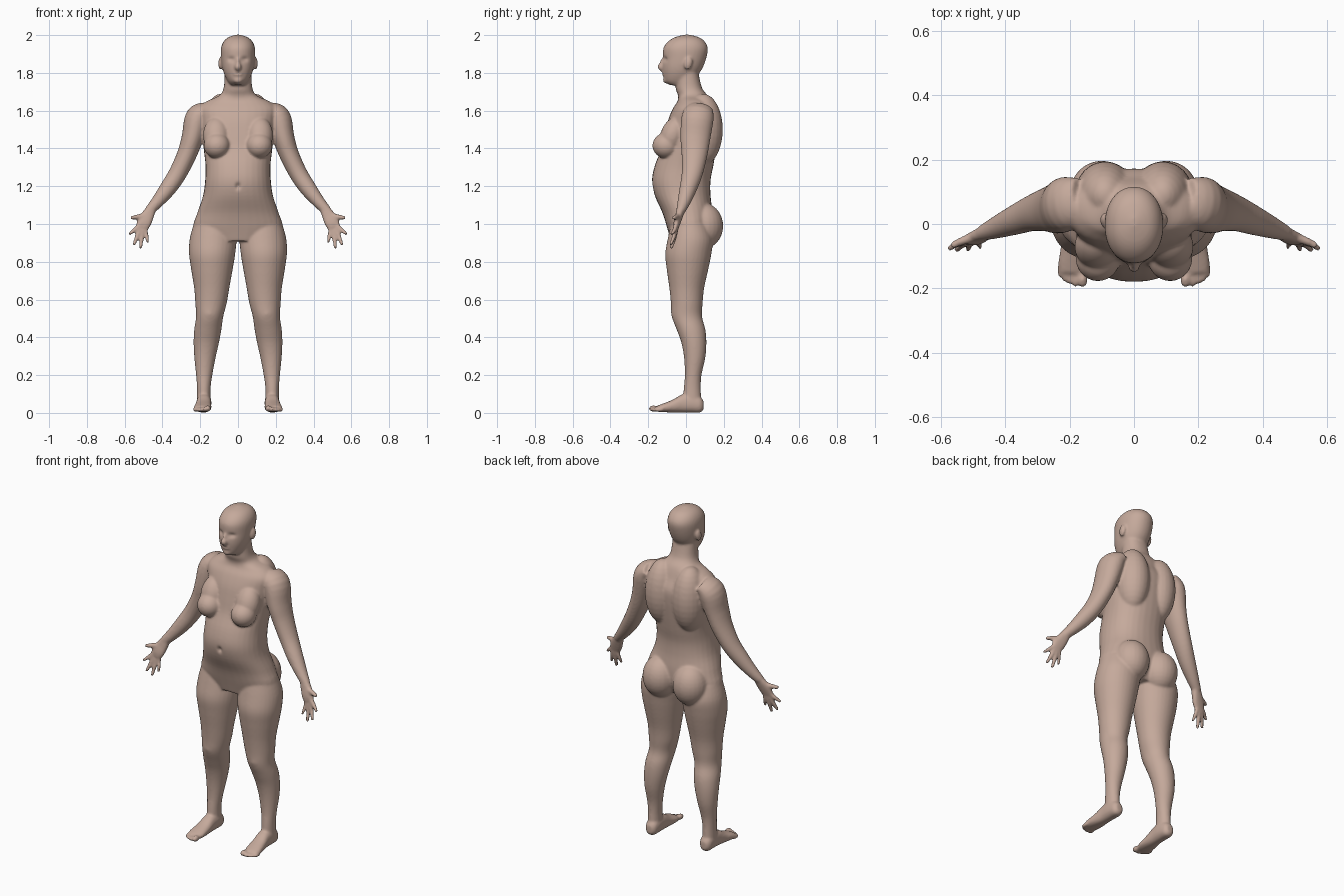
import bpy, bmesh, math
from mathutils import Vector, Matrix

X, Y, Z = Vector((1, 0, 0)), Vector((0, 1, 0)), Vector((0, 0, 1))
bm = bmesh.new()


def spline(rows, steps=4):
    """Catmull-Rom resampling of section rows."""
    p = [rows[0]] + list(rows) + [rows[-1]]
    out = []
    for i in range(1, len(p) - 2):
        for k in range(steps):
            t = k / steps
            out.append([0.5 * (2 * b + (c - a) * t + (2 * a - 5 * b + 4 * c - d) * t * t
                        + (3 * b - a - 3 * c + d) * t ** 3)
                        for a, b, c, d in zip(p[i - 1], p[i], p[i + 1], p[i + 2])])
    return out + [list(rows[-1])]


def loft(rows, frame, side=1, power=2.0, seg=32):
    """Rows are x, y, z, half-size u, half-size v."""
    rows = spline(rows)
    pts = [Vector((r[0] * side, r[1], r[2])) for r in rows]
    rings = []
    for i, (c, r) in enumerate(zip(pts, rows)):
        t = (pts[min(i + 1, len(pts) - 1)] - pts[max(i - 1, 0)]).normalized()
        u, v = frame(t)
        ring = []
        for k in range(seg):
            a = 2 * math.pi * k / seg
            cu, sv = math.cos(a), math.sin(a)
            cu = math.copysign(abs(cu) ** (2 / power), cu)
            sv = math.copysign(abs(sv) ** (2 / power), sv)
            ring.append(bm.verts.new(c + u * r[3] * cu + v * r[4] * sv))
        rings.append(ring)
    faces = [bm.faces.new((a[k], a[(k + 1) % seg], b[(k + 1) % seg], b[k]))
             for a, b in zip(rings, rings[1:]) for k in range(seg)]
    faces += [bm.faces.new(rings[0]), bm.faces.new(rings[-1])]
    bmesh.ops.recalc_face_normals(bm, faces=faces)


def ball(c, r, tilt=0.0):
    m = Matrix.Translation(c) @ Matrix.Rotation(tilt, 4, 'X') @ Matrix.Diagonal((*r, 1))
    bmesh.ops.create_uvsphere(bm, u_segments=24, v_segments=16, radius=1, matrix=m)


def upright(rows):
    """z, half-width, front y, back y -> loft rows."""
    return [(0, (f + b) / 2, z, w, (b - f) / 2) for z, w, f, b in rows]


def flat(t):
    return X, Y


def fore(t):
    return X, Z


def limb(t):
    u = t.cross(Y).normalized()
    return u, u.cross(t).normalized()


# Torso and neck
loft(upright([(.91, .17, -.08, .10), (.98, .235, -.10, .135), (1.06, .215, -.125, .14),
              (1.15, .185, -.165, .13), (1.23, .174, -.18, .13), (1.31, .172, -.165, .145),
              (1.40, .182, -.13, .16), (1.48, .19, -.112, .17), (1.55, .20, -.095, .17),
              (1.61, .205, -.07, .145), (1.65, .165, -.045, .13), (1.68, .10, -.042, .115),
              (1.72, .076, -.055, .085), (1.80, .07, -.055, .066)]), flat, power=2.25)
# Head
loft(upright([(1.735, .04, -.085, .02), (1.755, .055, -.113, .05), (1.79, .072, -.121, .066),
              (1.83, .084, -.125, .09), (1.88, .090, -.122, .108), (1.93, .090, -.12, .116),
              (1.965, .077, -.096, .10), (1.988, .052, -.06, .07), (2.002, .012, -.01, .02)]),
     flat, power=2.1)
ball((0, -.129, 1.832), (.018, .022, .022))
ball((0, -.122, 1.852), (.010, .018, .032), -.2)
ball((0, -.116, 1.797), (.027, .014, .012))
ball((0, -.100, 1.762), (.028, .023, .019))

for s in (1, -1):
    # Ears, bust, back muscles, buttocks
    ball((s * .092, .012, 1.85), (.013, .022, .034), -.2)
    ball((s * .112, -.105, 1.415), (.07, .073, .068))
    ball((s * .115, -.07, 1.47), (.07, .065, .10), -.35)
    ball((s * .09, .09, 1.50), (.095, .105, .19))
    ball((s * .10, .095, .99), (.10, .102, .12))
    # Legs
    loft([(.125, .02, 1.0, .11, .10), (.132, .023, .92, .124, .12), (.137, .012, .84, .122, .122),
          (.138, .008, .76, .110, .110), (.139, .004, .66, .093, .092), (.143, .004, .58, .083, .084),
          (.150, .005, .51, .072, .080), (.160, .027, .44, .072, .076), (.168, .042, .37, .067, .066),
          (.175, .046, .29, .056, .056), (.179, .038, .20, .043, .044), (.181, .033, .13, .036, .045),
          (.181, .032, .05, .036, .050)], flat, s)
    ball((s * .15, -.043, .53), (.045, .036, .05))
    # Feet and toes
    loft([(.18, .093, .04, .018, .022), (.18, .075, .044, .034, .042), (.18, .03, .052, .039, .050),
          (.181, -.02, .050, .039, .048), (.184, -.07, .036, .043, .034), (.188, -.12, .027, .047, .023),
          (.190, -.152, .022, .042, .016)], fore, s, 2.3)
    for x, y, r in ((.160, -.172, .017), (.183, -.172, .012), (.201, -.165, .011),
                    (.216, -.155, .011), (.229, -.143, .010)):
        ball((s * x, y, .006 + r), (r, .025, r))
    # Arms
    loft([(.165, .075, 1.61, .04, .07), (.212, .062, 1.565, .066, .085), (.240, .05, 1.46, .058, .08),
          (.270, .045, 1.37, .052, .069), (.318, .033, 1.27, .048, .056), (.370, .012, 1.19, .044, .046),
          (.425, -.010, 1.12, .034, .035), (.470, -.028, 1.07, .026, .024)], limb, s)
    # Palm
    loft([(.460, -.026, 1.08, .026, .023), (.478, -.036, 1.045, .034, .020),
          (.496, -.047, 1.01, .038, .018), (.510, -.053, .980, .033, .013)], limb, s, 2.4)
    # Fingers and thumb
    for a, b, r in (((.525, -.054, .990), (.576, -.078, .945), .0115),
                    ((.518, -.054, .978), (.552, -.083, .888), .0118),
                    ((.505, -.053, .970), (.516, -.080, .870), .0115),
                    ((.490, -.050, .978), (.478, -.072, .900), .0105),
                    ((.485, -.040, 1.045), (.568, -.068, 1.032), .0140)):
        m = [(p + q) / 2 for p, q in zip(a, b)]
        m[1] += .004
        loft([(*a, r * 1.1, r * 1.1), (*m, r, r), (*b, r * .75, r * .75)], limb, s, seg=12)

me = bpy.data.meshes.new("body")
bm.to_mesh(me)
bm.free()
body = bpy.data.objects.new("body", me)
bpy.context.collection.objects.link(body)
bpy.context.view_layer.objects.active = body
body.select_set(True)

# Fuse the parts into one skin and relax the joins
rm = body.modifiers.new("fuse", 'REMESH')
rm.mode, rm.voxel_size = 'VOXEL', .0065
bpy.ops.object.modifier_apply(modifier="fuse")
sm = body.modifiers.new("relax", 'SMOOTH')
sm.factor, sm.iterations = .5, 7
bpy.ops.object.modifier_apply(modifier="relax")

# Navel, eye sockets, mouth line: centre, radii, inward depth
dents = [((0, -.18, 1.20), (.012, .05, .016), .014), ((.036, -.115, 1.872), (.02, .04, .013), .010),
         ((-.036, -.115, 1.872), (.02, .04, .013), .010), ((0, -.13, 1.797), (.022, .04, .005), .005)]
for v in body.data.vertices:
    for c, r, depth in dents:
        q = sum(((v.co[i] - c[i]) / r[i]) ** 2 for i in range(3))
        if q < 6:
            v.co.y += depth * math.exp(-q)

skin = bpy.data.materials.new("skin")
skin.diffuse_color = (.56, .40, .33, 1)
body.data.materials.clear()
body.data.materials.append(skin)
bpy.ops.object.shade_smooth()
